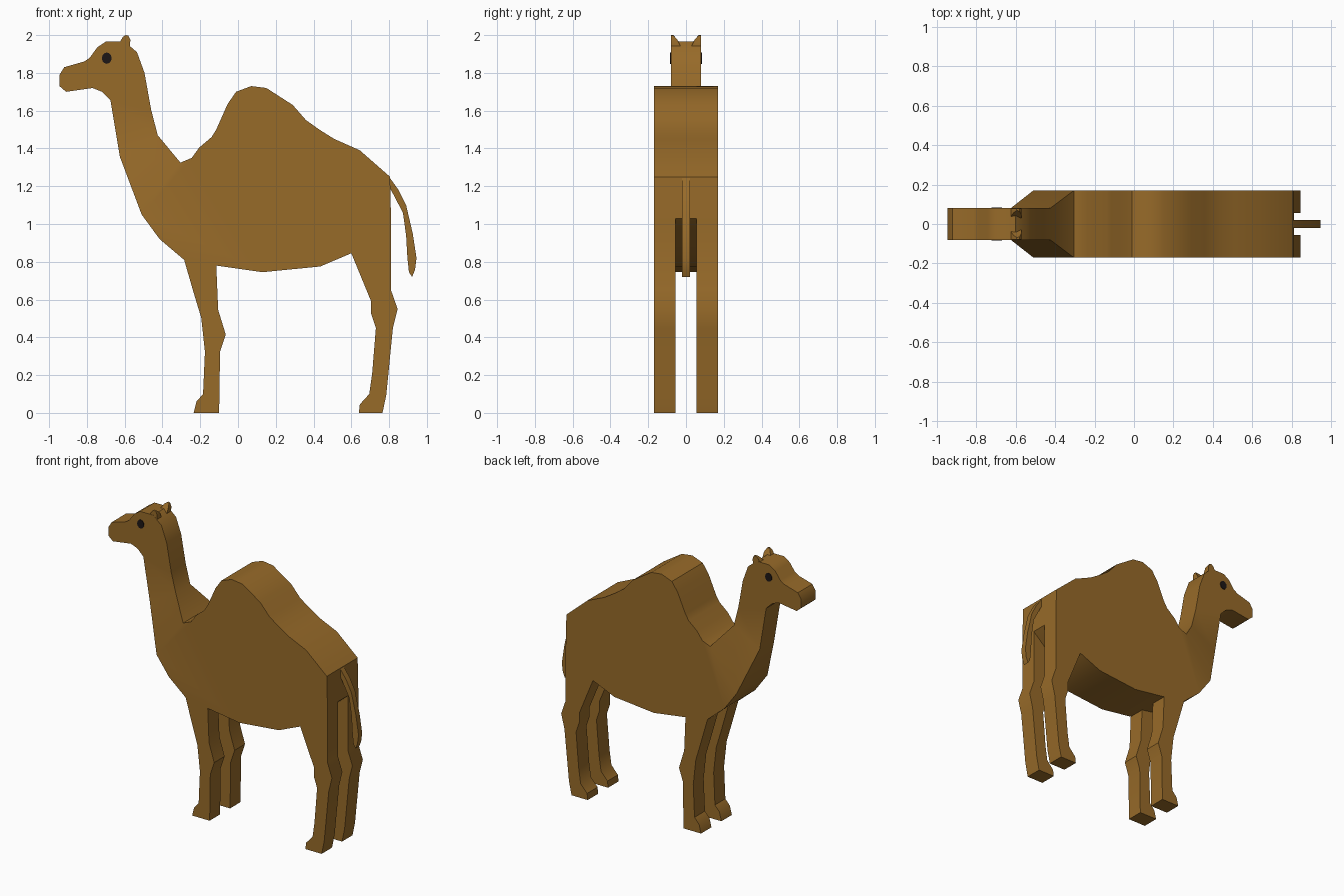
import bpy, bmesh

if "Cube" in bpy.data.objects:
    bpy.data.objects.remove(bpy.data.objects["Cube"])

def material(name, rgb):
    m = bpy.data.materials.new(name)
    m.diffuse_color = (*rgb, 1)
    m.use_nodes = True
    m.node_tree.nodes["Principled BSDF"].inputs["Base Color"].default_value = m.diffuse_color
    return m

FUR = material("fur", (0.31, 0.145, 0.022))
DARK = material("dark", (0.012, 0.008, 0.008))

def prism(bm, pts, near, far, skip=()):
    """Extrude an (x, z) outline between y limits; limits may be per-point lists."""
    n = len(pts)
    near = near if isinstance(near, (list, tuple)) else [near] * n
    far = far if isinstance(far, (list, tuple)) else [far] * n
    a = [bm.verts.new((x, y, z)) for (x, z), y in zip(pts, near)]
    b = [bm.verts.new((x, y, z)) for (x, z), y in zip(pts, far)]
    bm.faces.new(a)
    bm.faces.new(b[::-1])
    for i in range(n):
        if i not in skip:
            j = (i + 1) % n
            bm.faces.new((a[j], a[i], b[i], b[j]))

def finish(bm, name, mat):
    bmesh.ops.remove_doubles(bm, verts=bm.verts, dist=0.0005)
    bmesh.ops.recalc_face_normals(bm, faces=bm.faces)
    me = bpy.data.meshes.new(name)
    bm.to_mesh(me)
    bm.free()
    me.materials.append(mat)
    ob = bpy.data.objects.new(name, me)
    bpy.context.collection.objects.link(ob)
    bpy.ops.object.select_all(action='DESELECT')
    ob.select_set(True)
    bpy.context.view_layer.objects.active = ob
    bpy.ops.object.shade_smooth_by_angle(angle=0.6)
    return ob

BODY_W, NECK_W, LEG_IN = 0.17, 0.08, 0.055

# Head and neck outline, from the neck's front edge round to its back edge
head = [(-.625, 1.355), (-.675, 1.655), (-.72, 1.70), (-.77, 1.72), (-.91, 1.70),
        (-.945, 1.73), (-.945, 1.79), (-.92, 1.83), (-.815, 1.86), (-.785, 1.88),
        (-.745, 1.935), (-.70, 1.965), (-.60, 1.965), (-.535, 1.91), (-.495, 1.80),
        (-.46, 1.605), (-.425, 1.47)]

# Torso outline, from the chest over the hump and back under the belly
torso = [(-.305, 1.325), (-.245, 1.35), (-.205, 1.405), (-.14, 1.46), (-.115, 1.50),
         (-.055, 1.635), (-.01, 1.70), (.07, 1.73), (.15, 1.72), (.29, 1.63),
         (.36, 1.55), (.43, 1.50), (.51, 1.45), (.645, 1.39), (.805, 1.25),
         (.81, 1.03), (.60, .845), (.435, .775), (.13, .745), (-.115, .78),
         (-.285, .81), (-.415, .92), (-.51, 1.05)]

# Body: narrow neck, flaring shoulder, wide torso
bm = bmesh.new()
prism(bm, head, -NECK_W, NECK_W, skip=(len(head) - 1,))
prism(bm, torso, -BODY_W, BODY_W, skip=(len(torso) - 1,))
flare = [NECK_W, NECK_W, BODY_W, BODY_W]
prism(bm, [head[0], head[-1], torso[0], torso[-1]], [-w for w in flare], flare, skip=(0, 2))
finish(bm, "body", FUR)

# Leg outlines, open at the top where they meet the torso
front_leg = [(-.285, .81), (-.23, .62), (-.195, .505), (-.175, .325), (-.185, .10),
             (-.22, .06), (-.235, 0), (-.10, 0), (-.095, .325), (-.065, .415),
             (-.105, .545), (-.115, .78)]
rear_leg = [(.60, .845), (.705, .59), (.705, .525), (.73, .45), (.71, .205),
            (.695, .10), (.645, .045), (.64, 0), (.765, 0), (.785, .095),
            (.82, .45), (.845, .55), (.81, .65), (.81, 1.03)]

# Ear: leaf outline leaning outwards, thick at the base and thin at the tip
ear = [(-.63, 1.955), (-.61, 1.99), (-.595, 2.0), (-.58, 1.997), (-.57, 1.975), (-.572, 1.935)]
ear_in = [.03, .058, .068, .066, .045, .025]

for side, s in (("left", 1), ("right", -1)):
    for label, outline in (("front_leg", front_leg), ("rear_leg", rear_leg)):
        bm = bmesh.new()
        prism(bm, outline, s * LEG_IN, s * BODY_W, skip=(len(outline) - 1,))
        finish(bm, f"{label}_{side}", FUR)
    bm = bmesh.new()
    prism(bm, ear, [s * y for y in ear_in], s * .079)
    finish(bm, f"ear_{side}", FUR)
    # Eye disc
    bpy.ops.mesh.primitive_cylinder_add(vertices=12, radius=1, depth=.02,
                                        location=(-.695, s * .074, 1.878),
                                        rotation=(1.570796, 0, 0))
    eye = bpy.context.object
    eye.name = f"eye_{side}"
    eye.scale = (.026, .03, 1)
    eye.data.materials.append(DARK)

# Tail
tail = [(.80, 1.25), (.85, 1.18), (.89, 1.10), (.925, .95), (.945, .82), (.937, .757),
        (.922, .72), (.905, .745), (.897, .82), (.89, .94), (.873, 1.06), (.805, 1.19)]
bm = bmesh.new()
prism(bm, tail, -.02, .02)
finish(bm, "tail", FUR)
